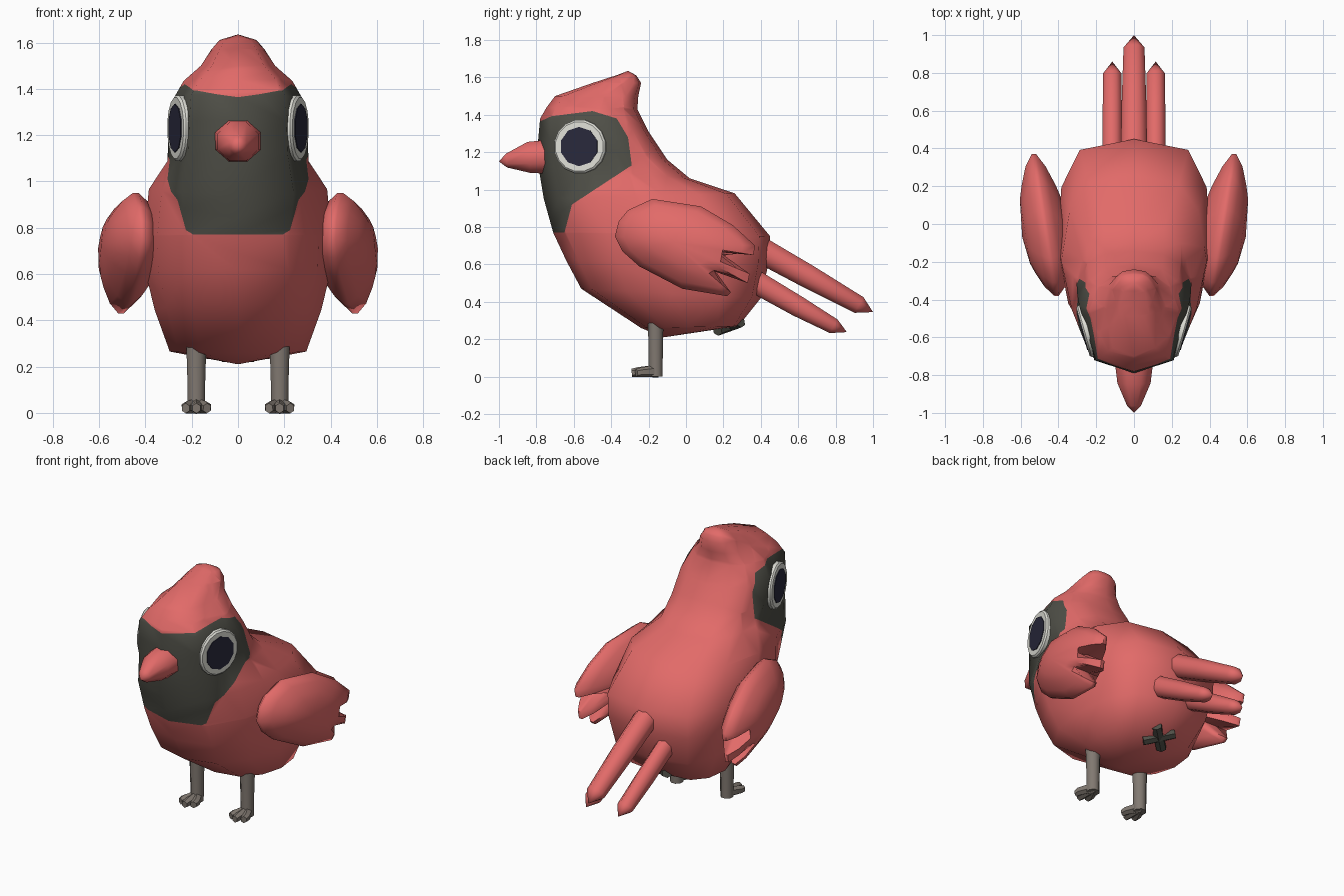
import bpy, bmesh, math
from mathutils import Vector

if "Cube" in bpy.data.objects:
    bpy.data.objects.remove(bpy.data.objects["Cube"])


def material(name, rgb):
    m = bpy.data.materials.new(name)
    m.use_nodes = True
    m.diffuse_color = (*rgb, 1)
    bsdf = next(n for n in m.node_tree.nodes if n.type == 'BSDF_PRINCIPLED')
    bsdf.inputs["Base Color"].default_value = (*rgb, 1)
    bsdf.inputs["Roughness"].default_value = 0.8
    return m


RED = material("coral red", (0.76, 0.145, 0.14))
MASK = material("charcoal green", (0.078, 0.078, 0.063))
LEG = material("warm grey", (0.22, 0.19, 0.165))
WHITE = material("eye white", (0.74, 0.74, 0.68))
PUPIL = material("dark navy", (0.022, 0.022, 0.045))


def finish(name, bm, mats, angle=50):
    bmesh.ops.recalc_face_normals(bm, faces=bm.faces[:])
    me = bpy.data.meshes.new(name)
    bm.to_mesh(me)
    bm.free()
    ob = bpy.data.objects.new(name, me)
    bpy.context.collection.objects.link(ob)
    for m in mats:
        me.materials.append(m)
    bpy.ops.object.select_all(action='DESELECT')
    ob.select_set(True)
    bpy.context.view_layer.objects.active = ob
    bpy.ops.object.shade_smooth_by_angle(angle=math.radians(angle))


def loft(rings, start=None, end=None):
    """Skin closed rings; close each end on a pole point or with one face."""
    bm = bmesh.new()
    rows = [[bm.verts.new(p) for p in r] for r in rings]
    n = len(rows[0])
    for a, b in zip(rows, rows[1:]):
        for i in range(n):
            j = (i + 1) % n
            bm.faces.new((a[i], a[j], b[j], b[i]))
    for row, pole in ((rows[0], start), (rows[-1], end)):
        if pole is None:
            bm.faces.new(row)
        else:
            p = bm.verts.new(pole)
            for i in range(n):
                bm.faces.new((row[i], row[(i + 1) % n], p))
    return bm


def tube(name, stations, mat, tip=None, sides=8):
    """Tapered tube through stations of (point, half width, half depth)."""
    pts = [Vector(s[0]) for s in stations]
    d = (pts[-1] - pts[0]).normalized()
    u = d.cross(Vector((0, 0, 1)))
    u = u.normalized() if u.length > 0.2 else Vector((1, 0, 0))
    v = u.cross(d)
    rings = []
    for p, (_, w, h) in zip(pts, stations):
        rings.append([p + u * w * math.cos(t) + v * h * math.sin(t)
                      for t in (math.tau * (k + 0.5) / sides for k in range(sides))])
    finish(name, loft(rings, None, tip), [mat])


# Body, head and crest: tilted sections
# (front y, z, back y, z, half width, share of head shape)
SECTIONS = [
    (-0.24, 0.26, 0.28, 0.27, 0.295, 0), (-0.56, 0.47, 0.40, 0.42, 0.36, 0),
    (-0.64, 0.62, 0.44, 0.60, 0.40, 0), (-0.71, 0.77, 0.45, 0.75, 0.405, 0),
    (-0.76, 0.95, 0.26, 0.98, 0.385, 0.5), (-0.79, 1.13, 0.02, 1.06, 0.305, 1),
    (-0.79, 1.27, -0.10, 1.16, 0.30, 1), (-0.78, 1.38, -0.20, 1.31, 0.29, 1),
    (-0.745, 1.44, -0.26, 1.43, 0.235, 1), (-0.70, 1.50, -0.255, 1.50, 0.16, 1),
    (-0.50, 1.57, -0.24, 1.57, 0.115, 1), (-0.37, 1.612, -0.265, 1.61, 0.08, 1)]
BODY = [(0, 0), (0.06, 0.55), (0.25, 0.86), (0.5, 1), (0.78, 0.95), (0.95, 0.71), (1, 0)]
HEAD = [(0, 0), (0.1, 0.70), (0.35, 0.85), (0.6, 1), (0.85, 0.82), (0.96, 0.52), (1, 0)]
rings = []
for fy, fz, by, bz, hw, mix in SECTIONS:
    half = [Vector(a).lerp(Vector(b), mix) for a, b in zip(BODY, HEAD)]
    loop = [(t, w) for t, w in half] + [(t, -w) for t, w in half[-2:0:-1]]
    rings.append([(hw * w, fy + (by - fy) * t, fz + (bz - fz) * t) for t, w in loop])
bm = loft(rings, (0, -0.12, 0.21), (0, -0.31, 1.635))

# Face mask: cut its side outline into the body, then colour inside it
OUTLINE = [(-0.85, 1.355), (-0.79, 1.36), (-0.72, 1.392), (-0.50, 1.42), (-0.37, 1.38),
           (-0.31, 1.28), (-0.29, 1.13), (-0.61, 0.92), (-0.65, 0.77), (-0.85, 0.77)]


def inside(y, z):
    hit = False
    for (y0, z0), (y1, z1) in zip(OUTLINE, OUTLINE[1:] + OUTLINE[:1]):
        if (z0 > z) != (z1 > z) and y < y0 + (z - z0) * (y1 - y0) / (z1 - z0):
            hit = not hit
    return hit


for (y0, z0), (y1, z1) in zip(OUTLINE[1:], OUTLINE[2:]):
    faces = [f for f in bm.faces
             if f.calc_center_median().y < -0.1 and f.calc_center_median().z > 0.6]
    geom = set(faces) | {e for f in faces for e in f.edges} | {v for f in faces for v in f.verts}
    bmesh.ops.bisect_plane(bm, geom=list(geom), dist=1e-5,
                           plane_co=(0, y0, z0), plane_no=(0, z1 - z0, y0 - y1))
for f in bm.faces:
    c = f.calc_center_median()
    f.material_index = int(inside(c.y, c.z))
finish("body", bm, [RED, MASK], 75)

# Beak
tube("beak", [((0, -0.74, 1.175), 0.108, 0.098), ((0, -0.84, 1.172), 0.095, 0.09),
              ((0, -0.96, 1.155), 0.04, 0.04)], RED, (0, -1.0, 1.15))

# Wings: lens-shaped pods whose rim is notched into three feather fingers
WING = [(-0.38, 0.75), (-0.36, 0.83), (-0.31, 0.89), (-0.18, 0.95), (0.08, 0.91),
        (0.25, 0.81), (0.37, 0.70), (0.36, 0.65), (0.18, 0.665), (0.34, 0.55),
        (0.33, 0.50), (0.16, 0.56), (0.24, 0.45), (0.22, 0.43), (-0.02, 0.47),
        (-0.25, 0.59), (-0.34, 0.67)]
PALM = list(WING)
for i in (8, 11):
    PALM[i] = tuple((Vector(WING[i - 1]) + Vector(WING[i + 1])) / 2)
CY, CZ = -0.07, 0.72
for s, side in ((1, "left"), (-1, "right")):
    def wing_point(y, z, k, off):
        y, z = CY + (y - CY) * k, CZ + (z - CZ) * k
        return (s * (0.41 + (y + 0.38) * 0.16 + off), y, z)

    levels = [(PALM, 0.45, -0.11), (PALM, 0.62, -0.09), (WING, 0.85, -0.052), (WING, 1, -0.012),
              (WING, 1, 0.012), (WING, 0.85, 0.055), (PALM, 0.62, 0.092), (PALM, 0.45, 0.113)]
    rings = [[wing_point(y, z, k, off) for y, z in edge] for edge, k, off in levels]
    finish(side + "_wing", loft(rings, wing_point(CY, CZ, 1, -0.12),
                                wing_point(CY, CZ, 1, 0.132)), [RED], 60)

    # Eye: tilted white disc with a dark pupil plate
    ang = math.radians(15.5)
    n = Vector((s * math.cos(ang), -math.sin(ang), 0))
    u = Vector((s * math.sin(ang), math.cos(ang), 0))
    centre = Vector((s * 0.25, -0.565, 1.23))

    def circle(r, off, count):
        return [centre + n * off + u * r * math.cos(t) + Vector((0, 0, r * math.sin(t)))
                for t in (math.tau * (k + 0.5) / count for k in range(count))]

    finish(side + "_eye_white", loft([circle(0.144, -0.04, 16), circle(0.144, 0.012, 16),
                                      circle(0.134, 0.021, 16)]), [WHITE], 30)
    finish(side + "_pupil", loft([circle(0.105, 0.019, 10), circle(0.105, 0.025, 10)]),
           [PUPIL], 30)

    # Leg and three toes
    x = s * 0.18
    tube(side + "_leg", [((x, -0.162, 0.0), 0.04, 0.04), ((x, -0.162, 0.12), 0.041, 0.041),
                         ((x, -0.162, 0.30), 0.047, 0.045)], LEG)
    for k, toe in ((-1, "inner"), (0, "middle"), (1, "outer")):
        reach = -0.29 if k == 0 else -0.265
        tube(f"{side}_{toe}_toe",
             [((x, -0.15, 0.03), 0.03, 0.034),
              ((x + s * k * 0.042, reach + 0.03, 0.024), 0.026, 0.026),
              ((x + s * k * 0.046, reach, 0.02), 0.02, 0.022)], LEG, sides=6)

    # Outer tail feather
    tx = s * 0.115
    tube(side + "_tail_feather",
         [((tx, 0.34, 0.525), 0.056, 0.068), ((tx, 0.60, 0.375), 0.055, 0.06),
          ((tx, 0.79, 0.269), 0.052, 0.045)], RED, (tx, 0.86, 0.238))

# Middle tail feather
tube("middle_tail_feather",
     [((0, 0.34, 0.71), 0.076, 0.077), ((0, 0.65, 0.537), 0.07, 0.068),
      ((0, 0.925, 0.383), 0.06, 0.052)], RED, (0, 1.0, 0.345))

# Crossed bars under the tail
for s, label in ((1, "first"), (-1, "second")):
    a, b = Vector((-s * 0.07, 0.168, 0.246)), Vector((s * 0.07, 0.292, 0.29))
    tube(label + "_cross_bar", [(a, 0.033, 0.028), (b, 0.033, 0.028)], MASK, sides=6)
